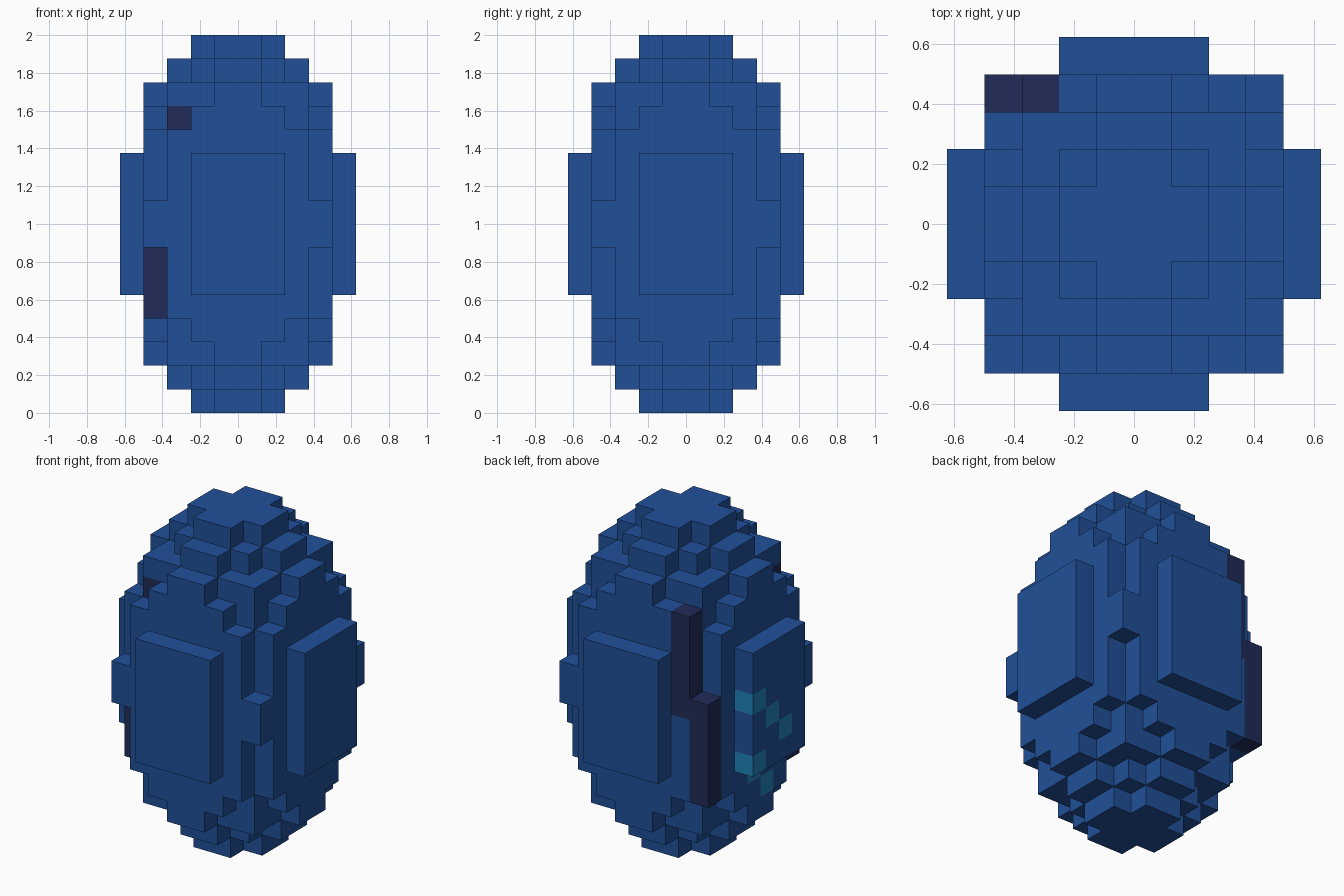
import bpy, bmesh
from mathutils import Vector

if "Cube" in bpy.data.objects:
    bpy.data.objects.remove(bpy.data.objects["Cube"], do_unlink=True)

U = 0.125  # block size


def material(name, rgb):
    m = bpy.data.materials.new(name)
    m.use_nodes = True
    m.diffuse_color = (*rgb, 1)
    m.node_tree.nodes["Principled BSDF"].inputs["Base Color"].default_value = (*rgb, 1)
    return m


BLUE = material("royal blue", (0.0152, 0.0802, 0.3185))
NAVY = material("dark navy", (0.0152, 0.0242, 0.0976))
TEAL = material("teal", (0.0144, 0.2232, 0.4851))

# Half height, in blocks, of each column by its distance from the axis
HALF = {(0, 0): 8, (0, 1): 8, (1, 1): 7, (0, 2): 7, (1, 2): 6, (2, 2): 6,
        (0, 3): 6, (1, 3): 5, (2, 3): 4, (3, 3): 1, (0, 4): 3, (1, 4): 3}


def ring(i):
    return i if i >= 0 else -1 - i


def is_panel(c):
    return max(ring(c[0]), ring(c[1])) == 4


# Egg made of blocks
egg = set()
for ix in range(-5, 5):
    for iy in range(-5, 5):
        half = HALF.get(tuple(sorted((ring(ix), ring(iy)))), 0)
        egg |= {(ix, iy, iz) for iz in range(8 - half, 8 + half)}

# Dark crack and chips on two corners
dark = {(-3, 3, z) for z in range(8, 13)} | {(-4, 3, z) for z in range(4, 9)}
dark |= {(-4, -3, z) for z in range(4, 7)} | {(-3, -3, 12)}
egg |= dark

# Two diagonal teal streaks
teal = {(-5, 1, 8), (-5, 0, 7), (-5, -1, 6), (-5, 1, 5), (-4, 0, 4), (-4, -1, 3)}

# Outward direction and the two axes spanning each block side
SIDES = []
for axis in range(3):
    for sign in (-1, 1):
        n, a, b = Vector(), Vector(), Vector()
        n[axis], a[(axis + 1) % 3], b[(axis + 2) % 3] = sign, 1, 1
        SIDES.append((n, a, b) if sign > 0 else (n, b, a))


def build(name, cells):
    """Skin the exposed sides of a group of blocks and merge flat areas."""
    bm = bmesh.new()
    for c in sorted(cells):
        centre = Vector(c) + Vector((0.5, 0.5, 0.5))
        for n, a, b in SIDES:
            if tuple(int(v) for v in Vector(c) + n) in egg:
                continue
            mid = centre + n / 2
            corners = [mid + (a * s + b * t) / 2
                       for s, t in ((-1, -1), (1, -1), (1, 1), (-1, 1))]
            face = bm.faces.new([bm.verts.new(p * U) for p in corners])
            face.material_index = 1 if c in dark else 2 if c in teal else 0
    bmesh.ops.remove_doubles(bm, verts=bm.verts[:], dist=0.001)
    bmesh.ops.dissolve_limit(bm, angle_limit=0.01, verts=bm.verts[:],
                             edges=bm.edges[:], delimit={'MATERIAL'})
    me = bpy.data.meshes.new(name)
    bm.to_mesh(me)
    bm.free()
    for m in (BLUE, NAVY, TEAL):
        me.materials.append(m)
    bpy.context.collection.objects.link(bpy.data.objects.new(name, me))


# Parts: body, corner crack and chips, four raised panels
panels = {c for c in egg if is_panel(c)}
build("egg_body", egg - panels - dark)
build("dark_crack", dark)
build("left_panel", {c for c in panels if c[0] == 4})
build("right_panel", {c for c in panels if c[0] == -5})
build("back_panel", {c for c in panels if c[1] == 4})
build("front_panel", {c for c in panels if c[1] == -5})
